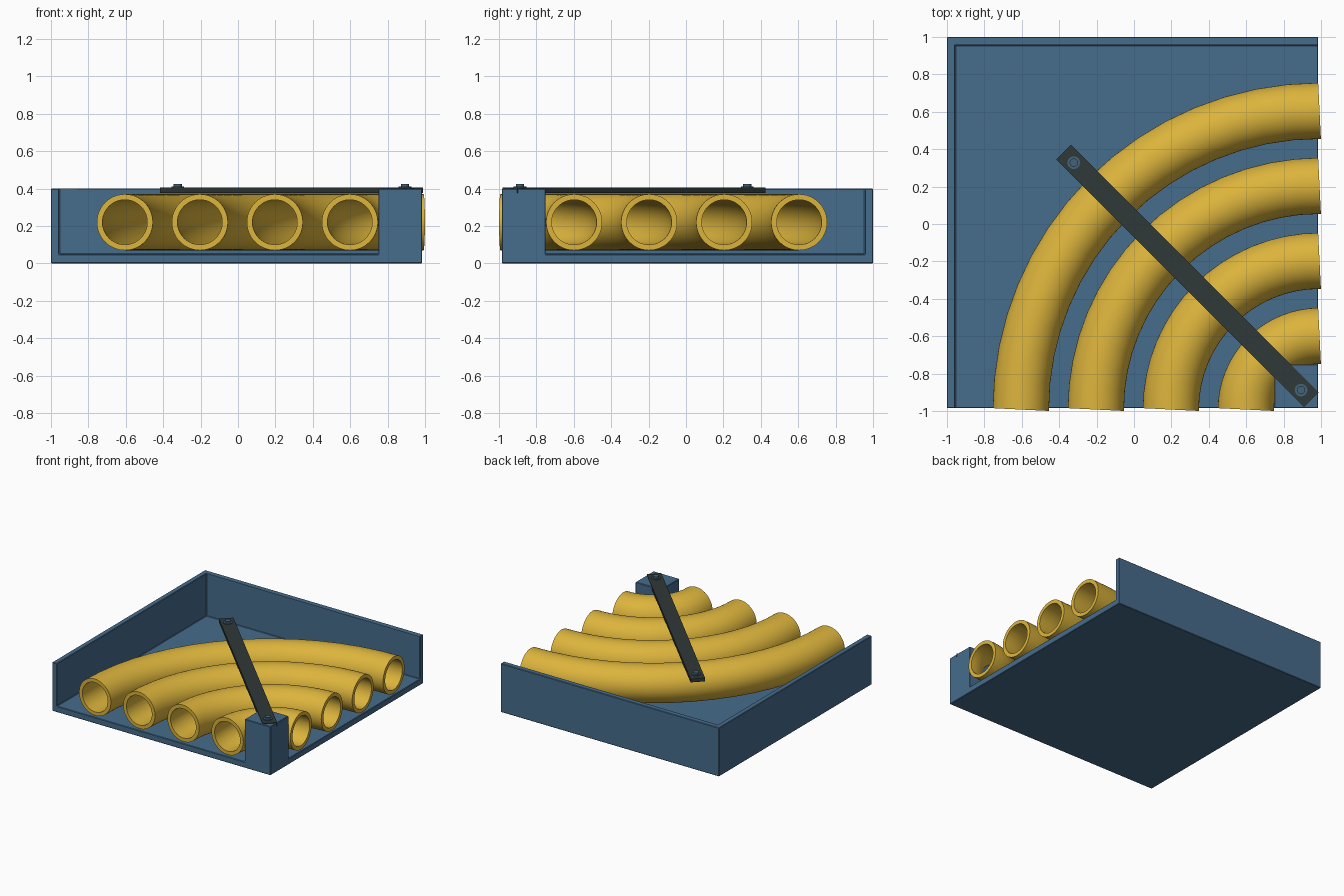
import bpy, bmesh, math
from mathutils import Vector, Matrix

if "Cube" in bpy.data.objects:
    bpy.data.objects.remove(bpy.data.objects["Cube"])


def srgb(r, g, b):
    f = lambda c: c / 12.92 if c <= 0.04045 else ((c + 0.055) / 1.055) ** 2.4
    return (f(r / 255), f(g / 255), f(b / 255), 1)


def material(name, rgb):
    m = bpy.data.materials.new(name)
    m.diffuse_color = srgb(*rgb)
    m.use_nodes = True
    m.node_tree.nodes["Principled BSDF"].inputs["Base Color"].default_value = m.diffuse_color
    return m


BLUE = material("slate blue", (70, 108, 140))
GOLD = material("golden yellow", (220, 180, 60))
BLACK = material("charcoal", (48, 56, 56))
STEEL = material("blue steel", (68, 100, 122))


def finish(name, bm, mat, smooth=None):
    bmesh.ops.recalc_face_normals(bm, faces=bm.faces)
    me = bpy.data.meshes.new(name)
    bm.to_mesh(me)
    bm.free()
    me.materials.append(mat)
    ob = bpy.data.objects.new(name, me)
    bpy.context.collection.objects.link(ob)
    if smooth:
        bpy.ops.object.select_all(action='DESELECT')
        ob.select_set(True)
        bpy.context.view_layer.objects.active = ob
        bpy.ops.object.shade_smooth_by_angle(angle=math.radians(smooth))
    return ob


def box(name, lo, hi, mat):
    bm = bmesh.new()
    lo, hi = Vector(lo), Vector(hi)
    bmesh.ops.create_cube(bm, size=1, matrix=Matrix.Translation((lo + hi) / 2)
                          @ Matrix.Diagonal((*(hi - lo), 1)))
    return finish(name, bm, mat)


# Tray: a block hollowed by two cutters, leaving two walls and a corner post
tray = box("tray", (-1, -0.985, 0), (0.985, 1, 0.4), BLUE)
cutters = [box("cutter_a", (-0.957, -0.75, 0.05), (2, 0.957, 1), BLUE),
           box("cutter_b", (-0.957, -2, 0.05), (0.75, 0.957, 1), BLUE)]
for c in cutters:
    mod = tray.modifiers.new("hollow", 'BOOLEAN')
    mod.operation, mod.solver, mod.object = 'DIFFERENCE', 'EXACT', c
    c.hide_render = True
bev = tray.modifiers.new("soft_edges", 'BEVEL')
bev.width, bev.segments, bev.limit_method = 0.004, 1, 'ANGLE'
deps = bpy.context.evaluated_depsgraph_get()
tray_mesh = bpy.data.meshes.new_from_object(tray.evaluated_get(deps))
tray.modifiers.clear()
tray.data = tray_mesh
for c in cutters:
    bpy.data.objects.remove(c)


# Pipes: hollow ring section swept along a quarter circle
def pipe(name, bend, steps=16, sides=48, ro=0.15, ri=0.12):
    bm = bmesh.new()
    pts = []
    for i in range(steps + 1):
        a = math.pi - math.pi / 2 * i / steps
        pts.append(Vector((0.992 + bend * math.cos(a), -0.992 + bend * math.sin(a), 0.22)))
    outer, inner = [], []
    for i, p in enumerate(pts):
        t = (pts[min(i + 1, steps)] - pts[max(i - 1, 0)]).normalized()
        side = Vector((t.y, -t.x, 0))
        for r, rings in ((ro, outer), (ri, inner)):
            rings.append([bm.verts.new(p + side * r * math.cos(b) + Vector((0, 0, r * math.sin(b))))
                          for b in (2 * math.pi * k / sides for k in range(sides))])
    loops = outer + inner[::-1] + outer[:1]
    for a, b in zip(loops, loops[1:]):
        for k in range(sides):
            n = (k + 1) % sides
            bm.faces.new((a[k], a[n], b[n], b[k]))
    return finish(name, bm, GOLD, 40)


for i in range(4):
    pipe(f"pipe_{i + 1}", 0.394 + 0.401 * i)

# Diagonal clamp bar over the pipes
bm = bmesh.new()
bmesh.ops.create_cube(bm, size=1, matrix=Matrix.Translation((0.286, -0.278, 0.391))
                      @ Matrix.Rotation(math.radians(-45), 4, 'Z')
                      @ Matrix.Diagonal((1.875, 0.11, 0.028, 1)))
finish("clamp_bar", bm, BLACK)

# Bolts with a washer and a smaller head at both bar ends
for i, (x, y) in enumerate([(-0.322, 0.328), (0.893, -0.888)]):
    bm = bmesh.new()
    for r, z0, z1 in ((0.034, 0.40, 0.411), (0.022, 0.405, 0.424)):
        bmesh.ops.create_cone(bm, cap_ends=True, segments=24, radius1=r, radius2=r,
                              depth=z1 - z0,
                              matrix=Matrix.Translation((x, y, (z0 + z1) / 2)))
    finish(f"bolt_{i + 1}", bm, STEEL, 40)
